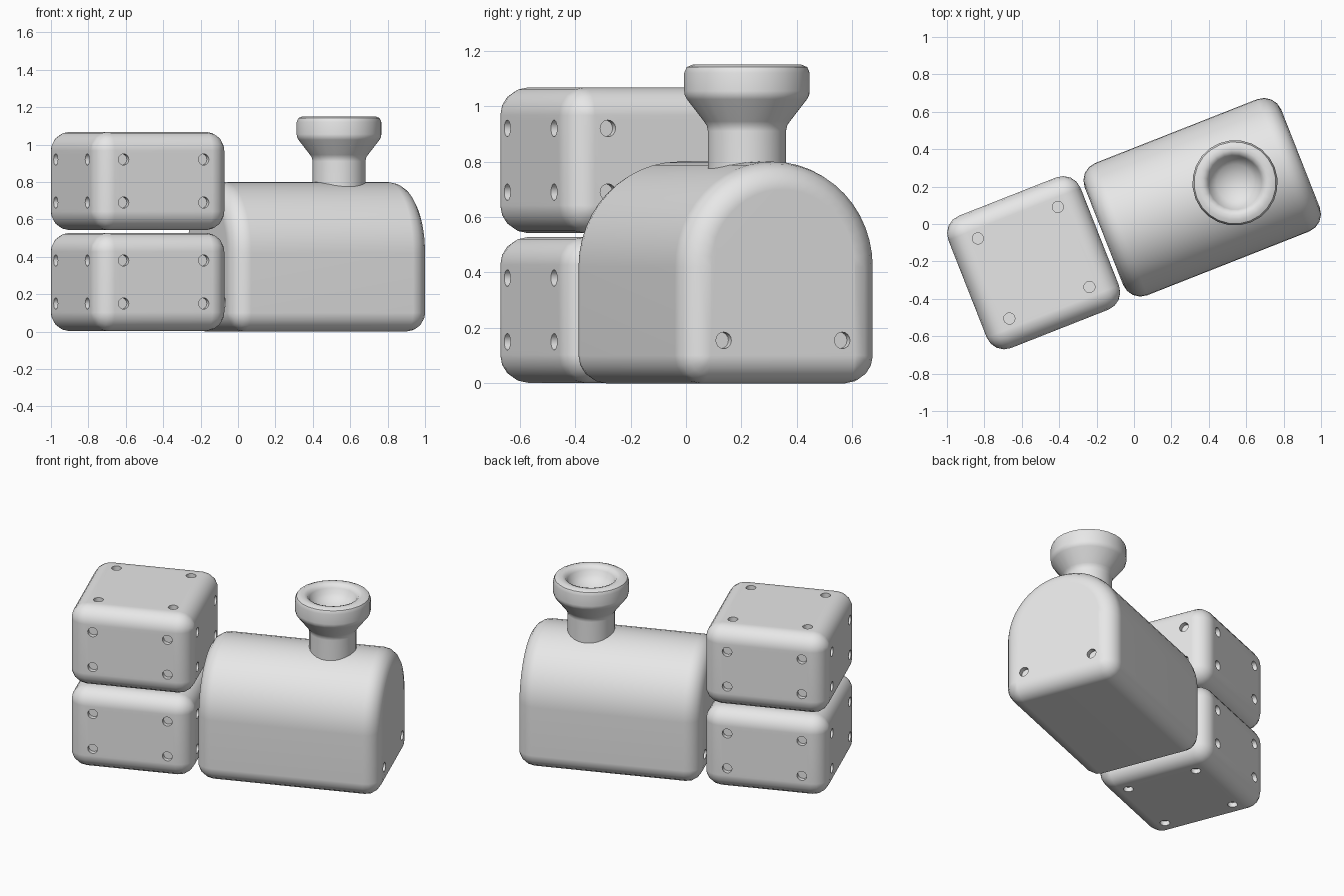
import bpy, bmesh, math
from mathutils import Matrix, Vector

if "Cube" in bpy.data.objects:
    bpy.data.objects.remove(bpy.data.objects["Cube"])

ANG = math.radians(21.5)
R = 0.1

mat = bpy.data.materials.new("light_grey")
mat.diffuse_color = (0.8, 0.8, 0.8, 1)
mat.use_nodes = True
mat.node_tree.nodes["Principled BSDF"].inputs["Base Color"].default_value = mat.diffuse_color


def outline(w, h, radii, inset):
    """Rounded section (top two corners first) shrunk by inset."""
    pts = []
    for i, (sy, sz) in enumerate([(1, 1), (-1, 1), (-1, -1), (1, -1)]):
        r = radii[i]
        cy, cz = sy * (w / 2 - r), sz * (h / 2 - r)
        n = 12 if r > 0.2 else 4
        for k in range(n + 1):
            a = math.pi / 2 * (i + k / n)
            pts.append((cy + (r - inset) * math.cos(a), cz + (r - inset) * math.sin(a)))
    return pts


def make_object(name, bm):
    bmesh.ops.recalc_face_normals(bm, faces=bm.faces)
    me = bpy.data.meshes.new(name)
    bm.to_mesh(me)
    bm.free()
    ob = bpy.data.objects.new(name, me)
    bpy.context.collection.objects.link(ob)
    me.materials.append(mat)
    return ob


def activate(ob):
    bpy.ops.object.select_all(action='DESELECT')
    ob.select_set(True)
    bpy.context.view_layer.objects.active = ob


def finish(ob, pos):
    activate(ob)
    bpy.ops.object.shade_smooth_by_angle(angle=math.radians(40))
    wn = ob.modifiers.new("weighted", 'WEIGHTED_NORMAL')
    wn.keep_sharp = True
    ob.matrix_world = Matrix.Translation(pos) @ Matrix.Rotation(ANG, 4, 'Z')


def rounded_block(name, length, w, h, radii, holes, pos):
    # block lofted along x with rounded ends
    bm = bmesh.new()
    steps = [math.pi / 2 * k / 4 for k in range(5)]
    rings = [(-length / 2 + R * (1 - math.sin(a)), R * (1 - math.cos(a)))
             for a in reversed(steps)]
    rings = [(-length / 2 + R * (1 - math.cos(math.pi / 2 - 0) - 0) - R + R * (1 - math.sin(a)),
              R * (1 - math.cos(a))) for a in reversed(steps)]
    rings += [(-x, d) for x, d in reversed(rings)]
    loops = [[bm.verts.new((x, y, z)) for y, z in outline(w, h, radii, d)] for x, d in rings]
    for a, b in zip(loops, loops[1:]):
        for i in range(len(a)):
            j = (i + 1) % len(a)
            bm.faces.new((a[i], a[j], b[j], b[i]))
    bm.faces.new(loops[0])
    bm.faces.new(loops[-1])
    bmesh.ops.remove_doubles(bm, verts=bm.verts, dist=1e-4)
    bmesh.ops.dissolve_degenerate(bm, edges=bm.edges, dist=1e-5)
    ob = make_object(name, bm)
    # shallow bolt holes
    cut = bmesh.new()
    for p, n in holes:
        rot = Vector(n).to_track_quat('Z', 'Y').to_matrix().to_4x4()
        bmesh.ops.create_cone(cut, cap_ends=True, segments=16, radius1=0.03, radius2=0.03,
                              depth=0.06, matrix=Matrix.Translation(p) @ rot)
    cutter = make_object("hole_cutter", cut)
    cutter.hide_render = True
    mod = ob.modifiers.new("holes", 'BOOLEAN')
    mod.operation, mod.solver, mod.object = 'DIFFERENCE', 'EXACT', cutter
    activate(ob)
    bpy.ops.object.modifier_apply(modifier=mod.name)
    bpy.data.objects.remove(cutter)
    finish(ob, pos)


# two stacked cab blocks with four holes on every face
S, H = 0.76, 0.526
box_holes = []
for s in (-1, 1):
    for a in (-0.23, 0.23):
        for b in (-1, 1):
            box_holes += [((s * S / 2, a, b * 0.115), (s, 0, 0)),
                          ((a, s * S / 2, b * 0.115), (0, s, 0)),
                          ((a, b * 0.23, s * H / 2), (0, 0, s))]
for name, z in (("lower_cab_block", 0.265), ("upper_cab_block", 0.805)):
    rounded_block(name, S, S, H, [R] * 4, box_holes, (-0.5366, -0.207, z))

# arched body with two holes low on each end
L = 1.13
body_holes = [((s * L / 2, y, 0.155 - 0.4), (s, 0, 0)) for s in (-1, 1) for y in (-0.23, 0.23)]
rounded_block("arched_body", L, 0.76, 0.8, [0.38, 0.38, R, R], body_holes, (0.3645, 0.143, 0.4))

# flared chimney with a dished top
profile = [(0, 0.65), (0.142, 0.65), (0.142, 0.91), (0.146, 0.93), (0.156, 0.945),
           (0.218, 1.025), (0.226, 1.04), (0.228, 1.055), (0.228, 1.12), (0.219, 1.141),
           (0.198, 1.15), (0.175, 1.15), (0.156, 1.143), (0.143, 1.125),
           (0.13, 1.095), (0.1, 1.068), (0.055, 1.05), (0, 1.045)]
bm = bmesh.new()
vs = [bm.verts.new((r, 0, z)) for r, z in profile]
es = [bm.edges.new(p) for p in zip(vs, vs[1:])]
bmesh.ops.spin(bm, geom=vs + es, cent=(0, 0, 0), axis=(0, 0, 1),
               angle=2 * math.pi, steps=24, use_merge=True)
bmesh.ops.remove_doubles(bm, verts=bm.verts, dist=1e-4)
finish(make_object("chimney", bm), (0.54, 0.22, 0))
